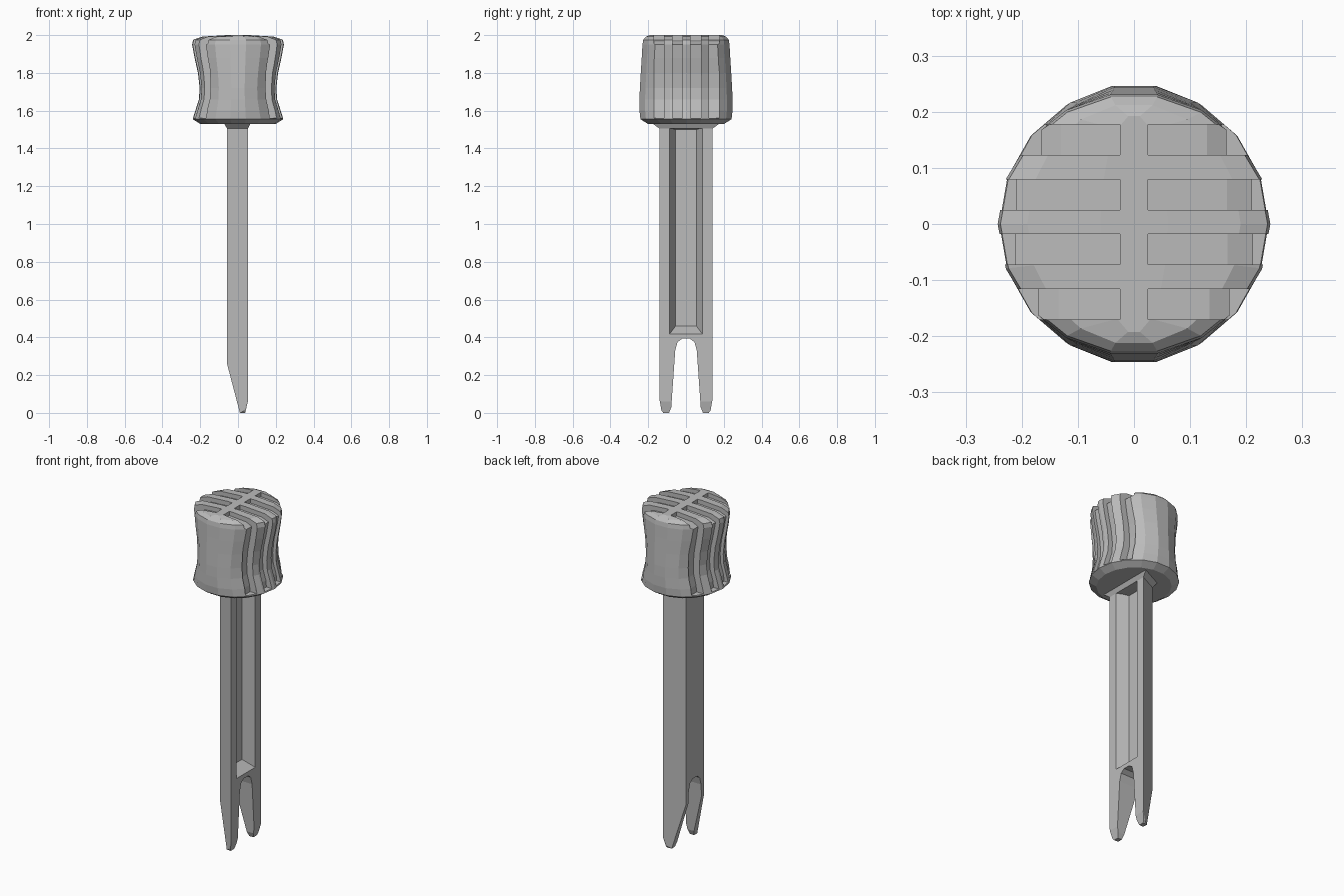
import bpy, bmesh, math

if "Cube" in bpy.data.objects:
    bpy.data.objects.remove(bpy.data.objects["Cube"])

grey = bpy.data.materials.new("plain_grey")
grey.diffuse_color = (0.5, 0.5, 0.5, 1)
grey.use_nodes = True
grey.node_tree.nodes["Principled BSDF"].inputs["Base Color"].default_value = grey.diffuse_color


def finish(name, bm):
    bmesh.ops.recalc_face_normals(bm, faces=bm.faces)
    me = bpy.data.meshes.new(name)
    bm.to_mesh(me)
    bm.free()
    me.materials.append(grey)
    ob = bpy.data.objects.new(name, me)
    bpy.context.collection.objects.link(ob)
    return ob


def loft(name, rings):
    """Skin a list of equal-length vertex rings and cap the ends."""
    bm = bmesh.new()
    vs = [[bm.verts.new(p) for p in r] for r in rings]
    n = len(vs[0])
    for a, b in zip(vs, vs[1:]):
        for i in range(n):
            j = (i + 1) % n
            bm.faces.new((a[i], a[j], b[j], b[i]))
    bm.faces.new(vs[0])
    bm.faces.new(vs[-1])
    return finish(name, bm)


def prism(name, pts, axis, lo, hi):
    """Extrude a 2D outline along the given axis."""
    put = {"x": lambda a, b, h: (h, a, b),
           "y": lambda a, b, h: (a, h, b),
           "z": lambda a, b, h: (a, b, h)}[axis]
    return loft(name, [[put(a, b, h) for a, b in pts] for h in (lo, hi)])


def boolean(ob, cutter, op):
    m = ob.modifiers.new("cut", "BOOLEAN")
    m.operation, m.object, m.solver = op, cutter, "EXACT"
    bpy.context.view_layer.objects.active = ob
    bpy.ops.object.modifier_apply(modifier=m.name)
    bpy.data.objects.remove(cutter)


# Grip head: round section, waisted in x only (z, x radius, y radius)
profile = [(1.53, .20, .205), (1.555, .24, .245), (1.60, .226, .25), (1.66, .207, .25),
           (1.72, .203, .248), (1.80, .212, .243), (1.88, .230, .238), (1.95, .243, .234),
           (1.975, .238, .23), (1.992, .19, .215), (2.0, .06, .195)]
N = 18
head = loft("grip_head", [[(rx * math.cos(math.tau * i / N), ry * math.sin(math.tau * i / N), z)
                           for i in range(N)] for z, rx, ry in profile])

# Finger grooves across the top and down both sides
for yc in (-.143, -.045, .052, .15):
    s = math.sqrt(1 - (yc / .245) ** 2)
    for side in (-1, 1):
        pts = [(.025, 2.1), (.025, 1.975), (.19 * s - .02, 1.967)]
        pts += [(rx * s - .027, z) for z, rx, _ in reversed(profile[2:8])]
        pts += [(.222 * s - .02, 1.562), (.3, 1.562), (.3, 2.1)]
        cutter = prism("groove", [(side * x, z) for x, z in pts], "y", yc - .027, yc + .027)
        boolean(head, cutter, "DIFFERENCE")

# Shaft: tapered section, shaped by a forked outline and a bladed side profile
section = [(-.058, -.085), (.052, -.14), (.052, .14), (-.058, .085)]
shaft = prism("forked_shaft", section, "z", -.01, 1.54)
half = [(.14, 1.6), (.14, .07), (.13, .012), (.12, 0), (.09, 0), (.078, .03),
        (.057, .33), (.045, .375), (.02, .393)]
fork = half + [(-y, z) for y, z in reversed(half)]
boolean(shaft, prism("fork_outline", fork, "x", -.2, .2), "INTERSECT")
blade = [(-.1, 1.6), (-.1, .26), (-.058, .26), (.01, 0), (.038, 0), (.052, .06), (.1, .06), (.1, 1.6)]
boolean(shaft, prism("blade_profile", blade, "y", -.3, .3), "INTERSECT")

# Long channel on the right face
channel = [[(-.012, -.055, z0), (.08, -.1, z1), (.08, .1, z1), (-.012, .055, z0)]
           for z0, z1 in ((.46, .40), (1.5, 1.515))]
boolean(shaft, loft("channel", channel), "DIFFERENCE")

# Small flare where the shaft meets the head
loft("shaft_collar", [[(x * k, y * k, z) for x, y in section] for z, k in ((1.505, 1.0), (1.535, 1.3))])
